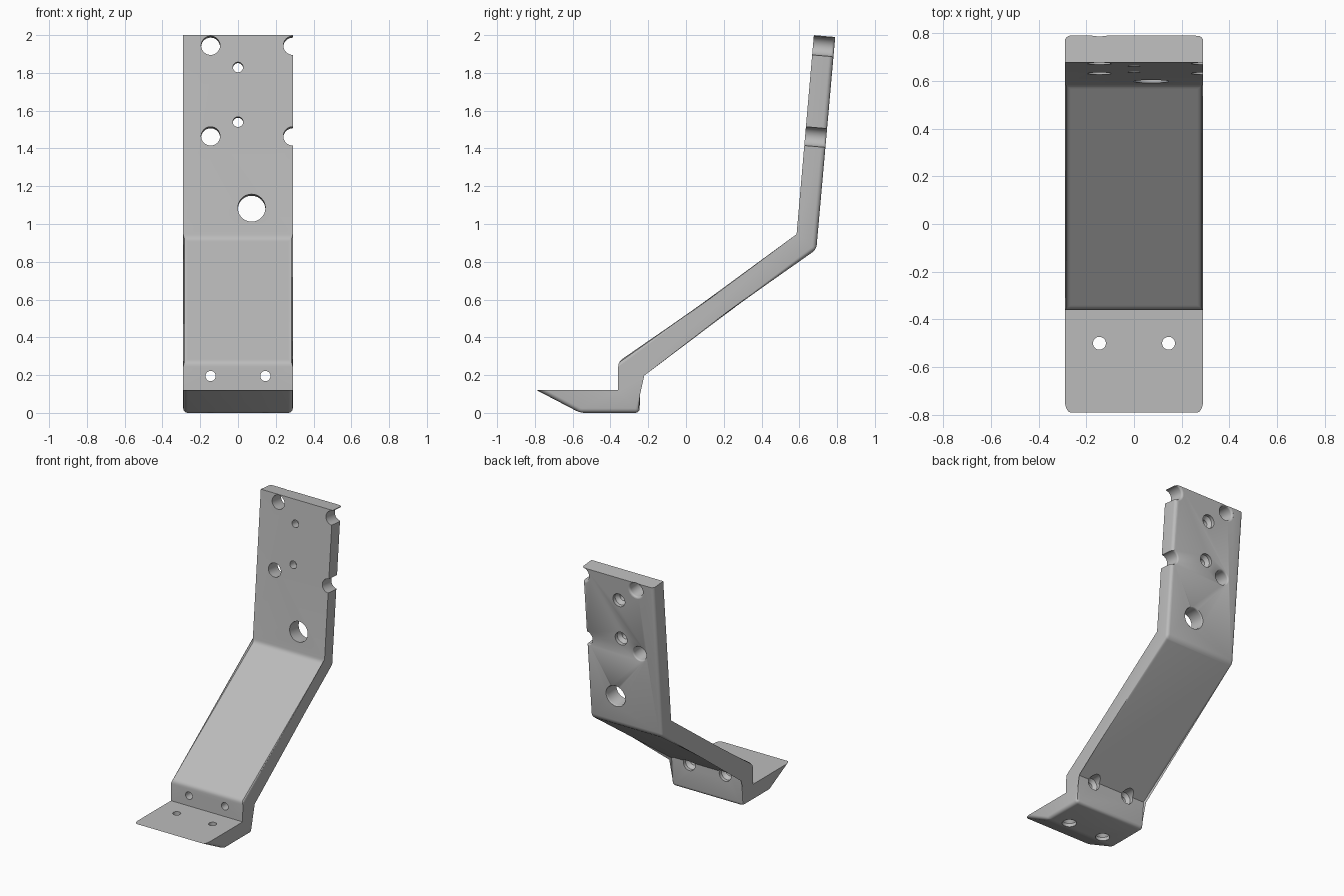
import bpy, bmesh, math
from mathutils import Vector

cube = bpy.data.objects.get("Cube")
if cube:
    bpy.data.objects.remove(cube, do_unlink=True)

HALF = 0.29
# Side profile (y, z), from the toe tip round over the top and back underneath
PROFILE = [(-0.79, 0.12), (-0.36, 0.12), (-0.36, 0.27), (0.585, 0.92),
           (0.677, 2.0), (0.79, 1.99), (0.69, 0.865), (-0.245, 0.21),
           (-0.245, 0.0), (-0.56, 0.0)]
SOFT_SIDES = {2, 5, 6, 7, 8, 9}      # profile segments with rounded side edges
SOFT_CORNERS = {2, 3, 6, 8, 9}       # profile corners rounded across the width

grey = bpy.data.materials.new("Light grey")
grey.use_nodes = True
grey.diffuse_color = (0.5, 0.5, 0.5, 1)
grey.node_tree.nodes["Principled BSDF"].inputs["Base Color"].default_value = (0.5, 0.5, 0.5, 1)


def make_object(name, bm):
    bmesh.ops.recalc_face_normals(bm, faces=bm.faces[:])
    mesh = bpy.data.meshes.new(name)
    bm.to_mesh(mesh)
    bm.free()
    mesh.materials.append(grey)
    obj = bpy.data.objects.new(name, mesh)
    bpy.context.collection.objects.link(obj)
    return obj


# Bent bracket body: extruded profile with selected edges rounded
bm = bmesh.new()
left = [bm.verts.new((HALF, y, z)) for y, z in PROFILE]
right = [bm.verts.new((-HALF, y, z)) for y, z in PROFILE]
bm.faces.new(left)
bm.faces.new(right[::-1])
count = len(PROFILE)
for i in range(count):
    j = (i + 1) % count
    bm.faces.new((left[i], right[i], right[j], left[j]))
soft = []
for i in SOFT_SIDES:
    soft += [bm.edges.get((row[i], row[(i + 1) % count])) for row in (left, right)]
soft += [bm.edges.get((left[i], right[i])) for i in SOFT_CORNERS]
bmesh.ops.bevel(bm, geom=soft, offset=0.024, segments=4, profile=0.5,
                affect='EDGES', clamp_overlap=True)
bracket = make_object("bracket", bm)


# Hole cutters: lathed (distance, radius) steps along a direction
def add_hole(bm, start, direction, steps, sides=40):
    axis = Vector(direction).normalized()
    u = Vector((1, 0, 0))
    v = axis.cross(u)
    rings = []
    for dist, rad in steps:
        centre = Vector(start) + axis * dist
        rings.append([bm.verts.new(centre + rad * (u * math.cos(a) + v * math.sin(a)))
                      for a in (math.tau * k / sides for k in range(sides))])
    for a, b in zip(rings, rings[1:]):
        for k in range(sides):
            n = (k + 1) % sides
            bm.faces.new((a[k], a[n], b[n], b[k]))
    bm.faces.new(rings[0][::-1])
    bm.faces.new(rings[-1])


def flared(rad, depth, flare=0.014):
    # Straight bore with a rounded mouth at the far face
    steps = [(-0.05, rad)]
    for k in range(6):
        a = k / 5 * math.pi / 2
        steps.append((depth - flare * (1 - math.sin(a)), rad + flare * (1 - math.cos(a))))
    return steps + [(depth + 0.05, rad + flare)]


def screw(depth, reach=0.05):
    # Narrow bore with a wide recess for a screw head
    return [(-0.05, 0.027), (depth - 0.05, 0.027), (depth - 0.025, 0.048),
            (depth + reach, 0.048)]


bm = bmesh.new()
foot, top = Vector(PROFILE[3]), Vector(PROFILE[4])
along = (top - foot).normalized()
normal = (0, along.y, -along.x)
thickness = 0.113


def plate_point(x, z):
    t = (z - foot.y) / (top.y - foot.y)
    return (x, foot.x + t * (top.x - foot.x), z)


for z in (1.465, 1.945):
    for x in (-0.145, HALF):
        add_hole(bm, plate_point(x, z), normal, flared(0.05, thickness))
for z in (1.54, 1.83):
    add_hole(bm, plate_point(0, z), normal, screw(thickness))
add_hole(bm, plate_point(0.072, 1.085), normal, flared(0.073, thickness))
for x in (-0.145, 0.145):
    add_hole(bm, (x, -0.36, 0.195), (0, 1, 0), screw(0.115, 0.08))
    add_hole(bm, (x, -0.5, 0.12), (0, 0, -1), screw(0.12))
cutter = make_object("hole_cutter", bm)
cutter.hide_render = True

cut = bracket.modifiers.new("Holes", 'BOOLEAN')
cut.operation = 'DIFFERENCE'
cut.solver = 'EXACT'
cut.object = cutter
bpy.context.view_layer.objects.active = bracket
for o in bpy.context.selected_objects:
    o.select_set(False)
bracket.select_set(True)
bpy.ops.object.modifier_apply(modifier=cut.name)
bpy.data.objects.remove(cutter, do_unlink=True)
bpy.ops.object.shade_smooth_by_angle(angle=math.radians(30))
